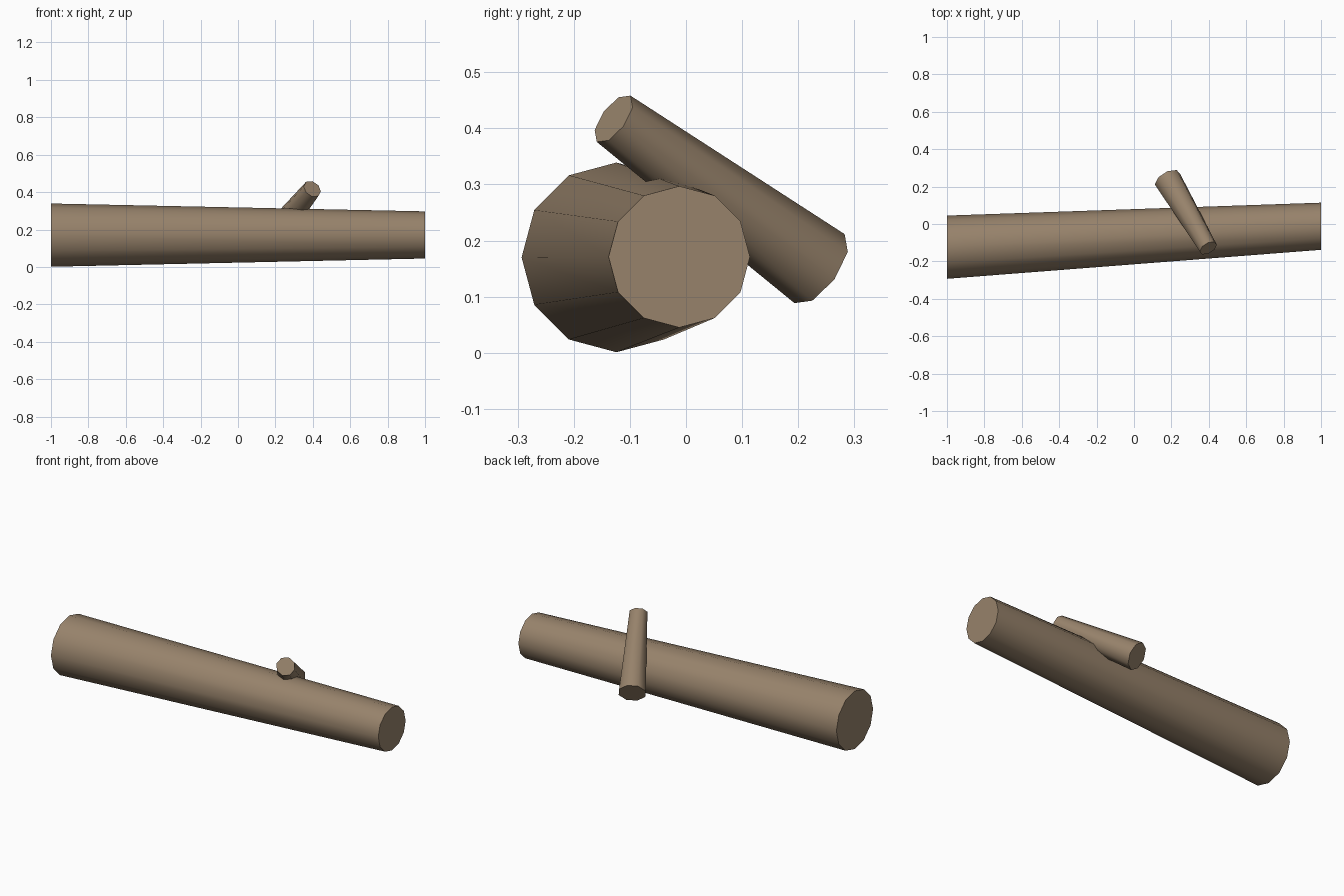
import bpy, math
from mathutils import Vector

if "Cube" in bpy.data.objects:
    bpy.data.objects.remove(bpy.data.objects["Cube"])

bark = bpy.data.materials.new("brown_bark")
bark.diffuse_color = (0.31, 0.225, 0.147, 1)
bark.use_nodes = True
bark.node_tree.nodes["Principled BSDF"].inputs["Base Color"].default_value = bark.diffuse_color


def tapered_log(name, start, end, r0, r1, sides, normal, up):
    """Capped, tapered prism whose end rings lie square to `normal`."""
    n = Vector(normal).normalized()
    u = Vector(up)
    u = (u - n * u.dot(n)).normalized()
    v = n.cross(u)
    verts = []
    for centre, r in ((start, r0), (end, r1)):
        for i in range(sides):
            a = math.tau * i / sides
            verts.append(Vector(centre) + r * (u * math.cos(a) + v * math.sin(a)))
    faces = [(i, (i + 1) % sides, sides + (i + 1) % sides, sides + i) for i in range(sides)]
    faces += [tuple(reversed(range(sides))), tuple(range(sides, 2 * sides))]
    mesh = bpy.data.meshes.new(name)
    mesh.from_pydata(verts, [], faces)
    mesh.materials.append(bark)
    ob = bpy.data.objects.new(name, mesh)
    bpy.context.collection.objects.link(ob)
    # Round sides, crisp sawn ends
    bpy.ops.object.select_all(action='DESELECT')
    ob.select_set(True)
    bpy.context.view_layer.objects.active = ob
    bpy.ops.object.shade_smooth_by_angle(angle=math.radians(60))
    return ob


# Fallen trunk, ends cut square to x
tapered_log("trunk", (-1, -0.124, 0.17), (1, -0.012, 0.171), 0.169, 0.126, 12, (1, 0, 0), (0, 0, 1))

# Branch stub crossing the trunk, ends cut square to its own axis
base, tip = Vector((0.18, 0.238, 0.15)), Vector((0.397, -0.129, 0.417))
tapered_log("branch", base, tip, 0.076, 0.051, 8, tip - base, (0, 0.588, 0.809))
